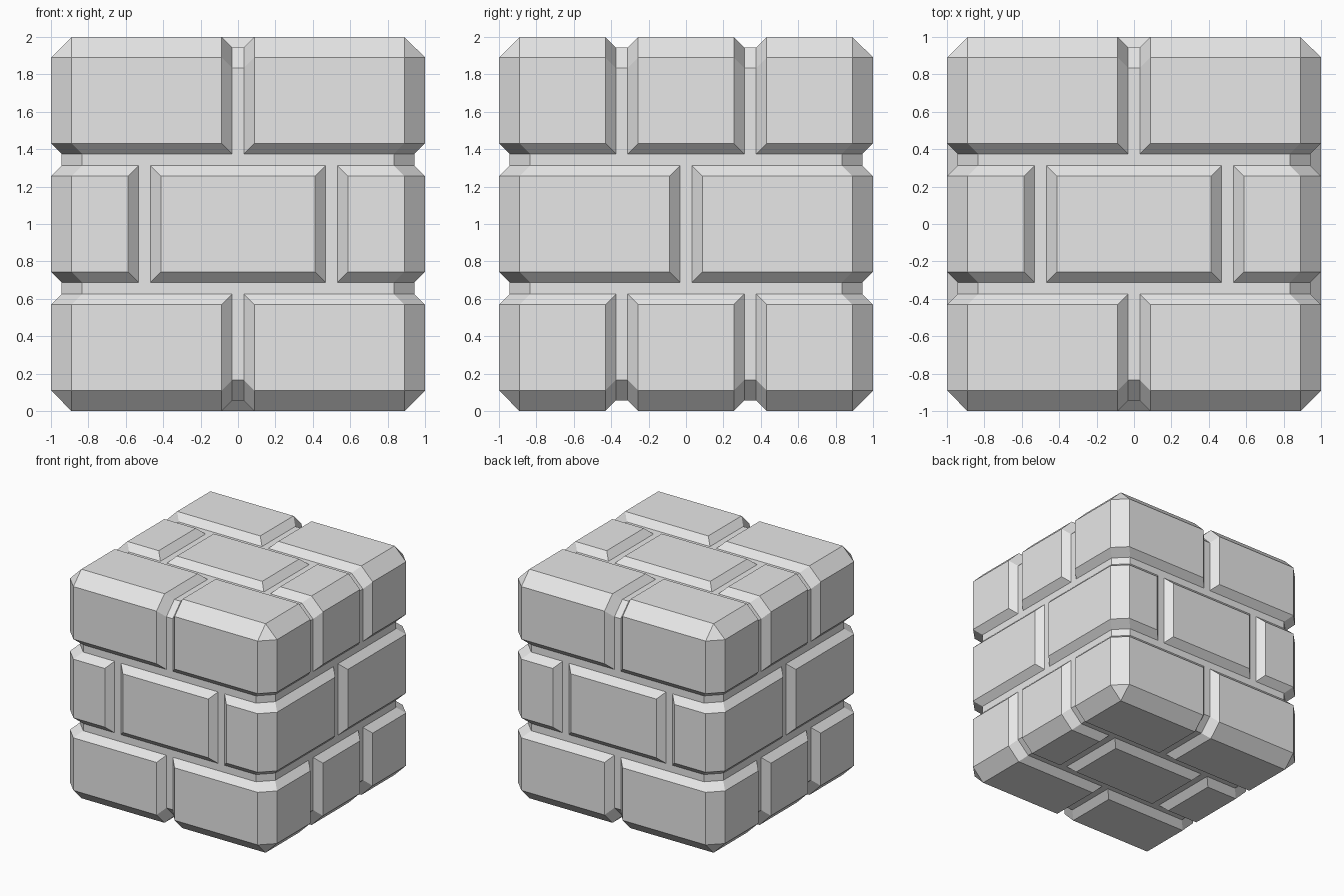
import bpy, bmesh
from mathutils import Vector

if "Cube" in bpy.data.objects:
    bpy.data.objects.remove(bpy.data.objects["Cube"])

OUTER, CORE = 1.0, 0.944      # half sizes of brick faces and mortar
CHAMFER, BEVEL = 0.11, 0.056  # cube edge chamfer and brick groove bevel

stone = bpy.data.materials.new("grey stone")
stone.diffuse_color = (0.8, 0.8, 0.8, 1)
stone.use_nodes = True
stone.node_tree.nodes["Principled BSDF"].inputs["Base Color"].default_value = stone.diffuse_color


def hull(points):
    bm = bmesh.new()
    for p in points:
        bm.verts.new(p)
    bmesh.ops.convex_hull(bm, input=bm.verts[:])
    bmesh.ops.delete(bm, geom=[v for v in bm.verts if not v.link_faces], context='VERTS')
    bmesh.ops.dissolve_limit(bm, angle_limit=0.01, verts=bm.verts[:], edges=bm.edges[:])
    bmesh.ops.recalc_face_normals(bm, faces=bm.faces[:])
    return bm


def chamfered_cube(h):
    pts = []
    for sx in (-1, 1):
        for sy in (-1, 1):
            for sz in (-1, 1):
                for axis in range(3):
                    p = [h - CHAMFER] * 3
                    p[axis] = h
                    pts.append((p[0] * sx, p[1] * sy, p[2] * sz))
    return hull(pts)


def cut(bm, axis, value, side=0):
    """Slice across an axis; side +1 / -1 removes what lies above / below."""
    co, no = Vector((0, 0, 0)), Vector((0, 0, 0))
    co[axis], no[axis] = value, side or 1
    bmesh.ops.bisect_plane(bm, geom=bm.verts[:] + bm.edges[:] + bm.faces[:], dist=1e-5,
                           plane_co=co, plane_no=no, clear_outer=bool(side))


def patch(h, box, inset):
    """Points of the chamfered cube surface that lie inside a brick box."""
    bm = chamfered_cube(h)
    for axis, (lo, hi) in enumerate(box):
        if lo > -1:
            cut(bm, axis, lo + inset, -1)
        if hi < 1:
            cut(bm, axis, hi - inset, 1)
    pts = [v.co.copy() for v in bm.verts]
    bm.free()
    return pts


def in_core(p):
    x, y, z = (abs(c) for c in p)
    return (max(x, y, z) < CORE + 1e-4
            and max(x + y, y + z, x + z) < 2 * CORE - CHAMFER + 1e-4)


def finish(bm, name):
    bmesh.ops.translate(bm, verts=bm.verts[:], vec=(0, 0, 1))
    me = bpy.data.meshes.new(name)
    bm.to_mesh(me)
    bm.free()
    me.materials.append(stone)
    bpy.context.collection.objects.link(bpy.data.objects.new(name, me))


# Brick layout: halves, thirds by height or depth, and long-middle split
HALVES = [(-1, -0.031), (0.031, 1)]
LOW, MID, HIGH = (-1, -0.375), (-0.312, 0.312), (0.375, 1)
LEFT, CENTRE, RIGHT = (-1, -0.531), (-0.469, 0.469), (0.531, 1)

bricks = []
for z in (LOW, HIGH):
    for y in (LOW, HIGH):
        bricks += [("corner_brick", (x, y, z)) for x in HALVES]
    bricks += [("edge_brick", (x, MID, z)) for x in (LEFT, RIGHT)]
    bricks.append(("face_brick", (CENTRE, MID, z)))
for x in (LEFT, RIGHT):
    bricks += [("upright_edge_brick", (x, y, MID)) for y in HALVES]
bricks += [("middle_brick", (CENTRE, y, MID)) for y in (LOW, HIGH)]

# Raised bricks, open where they meet the mortar
for name, box in bricks:
    bm = hull(patch(OUTER, box, BEVEL) + patch(CORE, box, 0))
    buried = [f for f in bm.faces if all(in_core(v.co) for v in f.verts)]
    bmesh.ops.delete(bm, geom=buried, context='FACES')
    finish(bm, name)

# Mortar surface, kept only in the grooves between bricks
mortar = chamfered_cube(CORE)
for axis in range(3):
    for value in sorted({v for _, box in bricks for v in box[axis] if abs(v) < 1}):
        cut(mortar, axis, value)


def covered(f):
    c = f.calc_center_median()
    return any(all(lo < c[i] < hi for i, (lo, hi) in enumerate(box)) for _, box in bricks)


bmesh.ops.delete(mortar, geom=[f for f in mortar.faces if covered(f)], context='FACES')
finish(mortar, "mortar")
